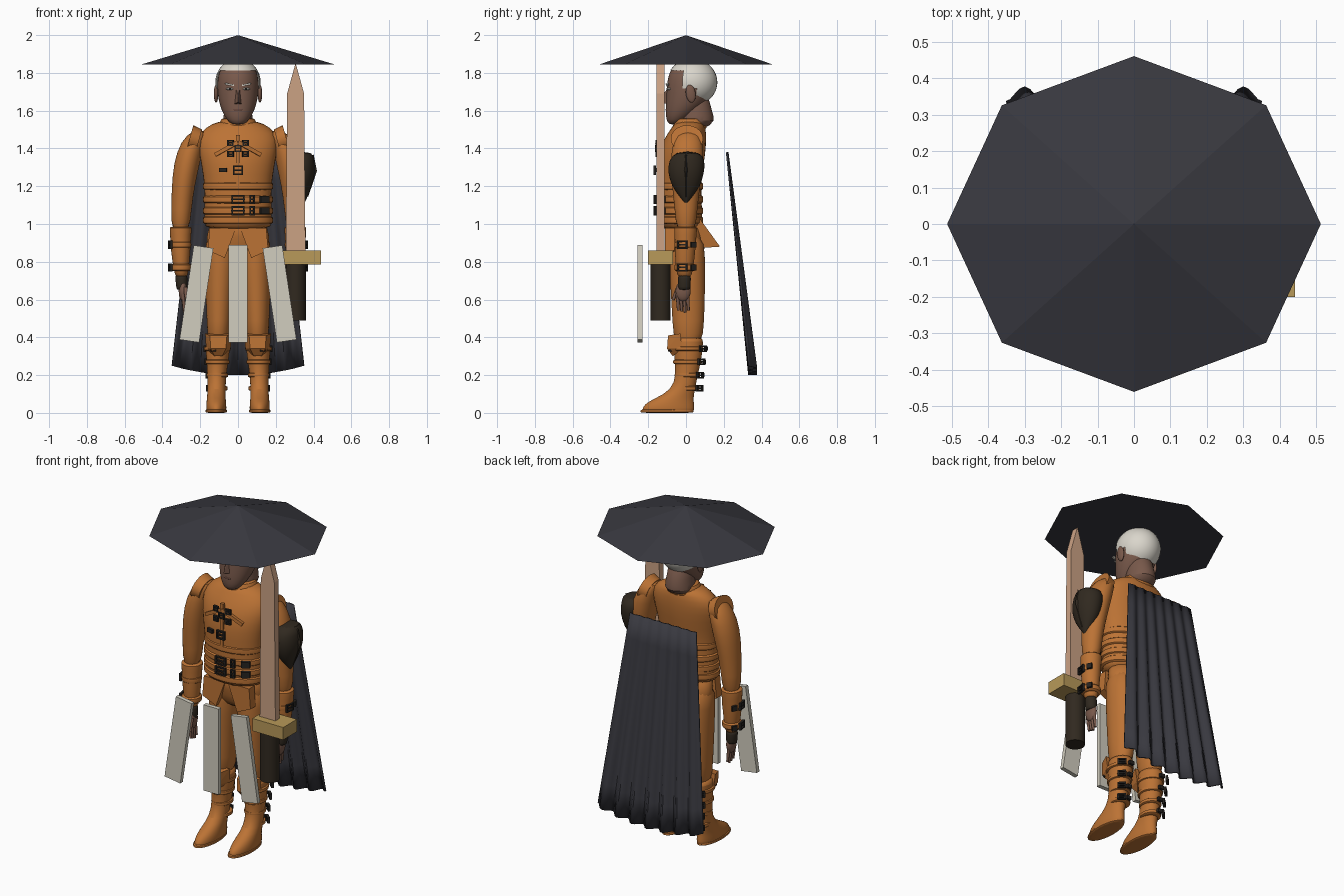
import bpy, bmesh, math
from mathutils import Matrix, Vector, Euler

cube = bpy.data.objects.get("Cube")
if cube:
    bpy.data.objects.remove(cube)


def material(name, *rgb):
    m = bpy.data.materials.new(name)
    m.use_nodes = True
    m.diffuse_color = (*rgb, 1)
    m.node_tree.nodes["Principled BSDF"].inputs["Base Color"].default_value = (*rgb, 1)
    return m


ORANGE = material("orange leather", .5, .17, .035)
SKIN = material("skin", .19, .1, .07)
LIP = material("lip", .13, .06, .045)
HAIR = material("white hair", .7, .67, .6)
CLOTH = material("dark cloth", .04, .04, .05)
PLATE = material("pale plate", .64, .61, .52)
BLADE = material("tan wood", .6, .36, .23)
GOLD = material("gold guard", .48, .32, .1)
BROWN = material("dark brown leather", .03, .022, .014)
METAL = material("black buckle", .018, .016, .014)
smooth_parts = []


def finish(name, bm, mat, mirror=False, smooth=False, subdivide=False):
    bmesh.ops.recalc_face_normals(bm, faces=bm.faces)
    mesh = bpy.data.meshes.new(name)
    bm.to_mesh(mesh)
    bm.free()
    mesh.materials.append(mat)
    obj = bpy.data.objects.new(name, mesh)
    bpy.context.collection.objects.link(obj)
    if mirror:
        obj.modifiers.new("mirror", "MIRROR").use_mirror_merge = False
    if subdivide:
        sub = obj.modifiers.new("subdivision", "SUBSURF")
        sub.levels = sub.render_levels = 1
    if smooth:
        smooth_parts.append(obj)
    return obj


def place(loc, size, rot=(0, 0, 0)):
    return Matrix.LocRotScale(Vector(loc), Euler(rot), Vector(size))


def box(name, mat, loc, size, rot=(0, 0, 0), mirror=False):
    bm = bmesh.new()
    bmesh.ops.create_cube(bm, size=1, matrix=place(loc, size, rot))
    return finish(name, bm, mat, mirror)


def ball(name, mat, loc, size, rot=(0, 0, 0), mirror=False):
    bm = bmesh.new()
    bmesh.ops.create_uvsphere(bm, u_segments=20, v_segments=12, radius=1,
                              matrix=place(loc, size, rot))
    return finish(name, bm, mat, mirror, True)


def cone(name, mat, loc, low, high, depth, rot=(0, 0, 0), scale=(1, 1, 1), sides=20, mirror=False):
    bm = bmesh.new()
    bmesh.ops.create_cone(bm, cap_ends=True, segments=sides, radius1=low, radius2=high,
                          depth=depth, matrix=place(loc, scale, rot))
    return finish(name, bm, mat, mirror, sides > 8)


def hull(name, mat, points, mirror=False):
    bm = bmesh.new()
    for p in points:
        bm.verts.new(p)
    bmesh.ops.convex_hull(bm, input=bm.verts)
    return finish(name, bm, mat, mirror)


def loft(name, mat, rings, mirror=False, sides=20):
    """Stack of ellipses, each given as z, centre x, centre y, radius x, radius y."""
    bm = bmesh.new()
    loops = []
    for z, cx, cy, rx, ry in rings:
        turn = [math.tau * i / sides for i in range(sides)]
        loops.append([bm.verts.new((cx + rx * math.cos(a), cy + ry * math.sin(a), z)) for a in turn])
    for a, b in zip(loops, loops[1:]):
        for i in range(sides):
            j = (i + 1) % sides
            bm.faces.new((a[i], a[j], b[j], b[i]))
    bm.faces.new(loops[0])
    bm.faces.new(loops[-1])
    return finish(name, bm, mat, mirror, True, True)


def buckle(name, loc, width, height, turn=0, mirror=False):
    """Square frame with a prong, facing the front unless turned about z."""
    bm = bmesh.new()
    t = .008
    parts = [((s * width / 2, 0, 0), (t, .014, height + t)) for s in (-1, 1)]
    parts += [((0, 0, s * height / 2), (width, .014, t)) for s in (-1, 1)]
    parts.append(((0, 0, 0), (width * 1.2, .01, t)))
    base = Matrix.Translation(loc) @ Matrix.Rotation(turn, 4, "Z")
    for where, size in parts:
        bmesh.ops.create_cube(bm, size=1, matrix=base @ place(where, size))
    return finish(name, bm, METAL, mirror)


# Hat
cone("hat", CLOTH, (0, 0, 1.922), 1, 0, .155, scale=(.512, .46, 1), sides=8)

# Head and face
loft("head", SKIN, [(1.525, 0, -.065, .03, .025), (1.55, 0, -.05, .06, .055),
                    (1.6, 0, -.02, .088, .09), (1.66, 0, .01, .106, .117),
                    (1.73, 0, .025, .112, .128), (1.8, 0, .03, .108, .125),
                    (1.86, 0, .03, .07, .08)])
loft("neck", SKIN, [(1.5, 0, .03, .07, .07), (1.545, 0, .06, .085, .1),
                    (1.6, 0, .05, .07, .085), (1.7, 0, .04, .07, .08)])
hull("nose", SKIN, [(-.02, -.1, 1.635), (.02, -.1, 1.635), (0, -.138, 1.645),
                    (0, -.125, 1.68), (-.012, -.09, 1.73), (.012, -.09, 1.73)])
ball("ear", SKIN, (.116, .025, 1.69), (.012, .026, .048), (.15, 0, 0), True)
ball("eye", HAIR, (.043, -.09, 1.715), (.02, .012, .007), mirror=True)
ball("pupil", METAL, (.043, -.1, 1.715), (.006, .004, .006), mirror=True)
box("eyebrow", HAIR, (.045, -.098, 1.738), (.046, .014, .009), (0, -.2, -.1), True)
ball("mouth", LIP, (0, -.095, 1.605), (.032, .014, .009))

# Hair: a cap opened over the face and neck
bm = bmesh.new()
bmesh.ops.create_uvsphere(bm, u_segments=32, v_segments=24, radius=1,
                          matrix=place((0, .032, 1.75), (.12, .134, .125)))
gone = []
for f in bm.faces:
    c = f.calc_center_median()
    if c.z < 1.65 or (c.y < -.02 and c.z < 1.81) or (c.y < .045 and c.z < 1.71):
        gone.append(f)
bmesh.ops.delete(bm, geom=gone, context="FACES")
finish("hair", bm, HAIR, smooth=True)

# Coat
loft("coat", ORANGE, [(.97, 0, -.03, .172, .11), (1, 0, -.03, .184, .122),
                      (1.17, 0, -.035, .176, .115), (1.26, 0, -.035, .187, .12),
                      (1.36, 0, -.025, .205, .128), (1.45, 0, -.005, .22, .115),
                      (1.51, 0, .015, .18, .09), (1.55, 0, .02, .1, .075)])
loft("collar", ORANGE, [(1.49, 0, .02, .12, .1), (1.53, 0, .02, .1, .088),
                        (1.56, 0, .025, .09, .083), (1.56, 0, .025, .07, .065)])
hull("coat_tail", ORANGE, [(s * x, y, z) for s in (-1, 1) for x, y, z in
                           ((.1, .05, 1.06), (.07, .18, .88), (.12, .03, .87))])
for z in (1.02, 1.07, 1.13, 1.2):
    loft("coat_band", ORANGE, [(z - .022, 0, -.033, .178, .118), (z - .02, 0, -.033, .189, .126),
                               (z + .02, 0, -.033, .189, .126), (z + .022, 0, -.033, .178, .118)])
box("coat_seam", ORANGE, (0, -.147, 1.33), (.02, .02, .28))
for s in (-1, 1):
    box("chest_strap", ORANGE, (s * .06, -.14, 1.4), (.14, .02, .02), (0, s * .5, s * .2))

# Front buckles
for z in (1.07, 1.13):
    buckle("belt_buckle", (0, -.166, z), .06, .04)
    buckle("belt_loop", (.075, -.158, z), .02, .04, .15)
    box("belt_tip", METAL, (.14, -.128, z), (.05, .02, .035), (0, 0, .5))
buckle("chest_buckle", (0, -.165, 1.285), .045, .042)
box("chest_buckle_tip", METAL, (-.08, -.148, 1.285), (.04, .016, .022), (0, 0, -.2))
for z in (1.37, 1.43):
    buckle("clasp", (.04, -.152, z), .026, .024, .1, True)
buckle("centre_clasp", (0, -.157, 1.4), .03, .03)

# Shoulders and arms
cone("shoulder_cap", ORANGE, (.232, .005, 1.445), .068, .078, .05, (0, 1.3, 0),
     (.95, 1.1, 1), mirror=True)
loft("arm", ORANGE, [(1.5, .2, .01, .035, .05), (1.44, .24, .01, .065, .082),
                     (1.32, .272, .005, .07, .088), (1.2, .29, .0, .061, .075),
                     (1.08, .3, 0, .055, .06), (.95, .305, 0, .048, .052)], True)
loft("forearm_guard", ORANGE, [(.985, .303, -.002, .045, .05), (.985, .303, -.002, .062, .064),
                               (.95, .304, -.002, .056, .058), (.86, .304, -.005, .053, .056),
                               (.74, .3, -.008, .038, .044), (.72, .3, -.008, .03, .034)], True)
loft("wrist_band", BROWN, [(.73, .3, -.008, .03, .032), (.72, .3, -.008, .033, .035),
                           (.66, .297, -.01, .03, .034), (.65, .297, -.01, .026, .03)], True)
for z in (.77, .89):
    loft("forearm_strap", ORANGE, [(z + d, .303, -.006, r, r) for d, r in
                                   ((-.02, .045), (-.018, .057), (.018, .058), (.02, .045))], True)
    buckle("forearm_buckle", (.358, -.02, z), .045, .036, 1.4, True)
    box("forearm_tip", METAL, (.35, .04, z), (.014, .03, .03), (0, 0, .5), True)

# Hands
ball("palm", SKIN, (.292, -.015, .645), (.022, .04, .055), mirror=True)
for i in range(4):
    cone("finger", SKIN, (.288, -.043 + i * .018, .585 - .006 * (i % 3)), .007, .01, .085,
         (.05, .08, 0), sides=10, mirror=True)
cone("thumb", SKIN, (.275, -.055, .63), .008, .012, .07, (-.4, .1, 0), sides=10, mirror=True)

# Trousers
loft("hips", ORANGE, [(1.03, 0, -.02, .15, .1), (.93, 0, 0, .172, .1),
                      (.85, 0, .01, .165, .095), (.8, 0, .01, .1, .05)])
loft("leg", ORANGE, [(.95, .09, 0, .08, .09), (.85, .09, .005, .086, .098),
                     (.65, .1, .01, .073, .092), (.48, .101, .012, .064, .085),
                     (.35, .105, .012, .058, .075)], True)
hull("front_flap", ORANGE, [(x, y, z) for y in (-.11, -.06) for x, z in
                            ((.01, .98), (.15, .98), (.16, .86), (.07, .82))], True)

# Boots
loft("boot", ORANGE, [(0, .115, -.095, .05, .135), (.012, .115, -.095, .054, .14),
                      (.045, .115, -.09, .054, .135), (.075, .115, -.065, .05, .105),
                      (.12, .114, -.015, .048, .062), (.2, .112, .005, .05, .058),
                      (.3, .108, .012, .062, .074), (.39, .106, .012, .068, .082),
                      (.4, .106, .012, .055, .07)], True)
loft("boot_sole", ORANGE, [(0, .115, -.1, .054, .138), (.003, .115, -.1, .058, .143),
                           (.016, .115, -.1, .058, .143), (.02, .115, -.1, .05, .13)], True)
hull("knee_guard", ORANGE, [(.104 + s * x, y, z) for s in (-1, 1) for x, y, z in
                            ((.07, -.03, .42), (.045, -.095, .41), (.04, -.1, .34),
                             (.065, -.02, .34), (.02, -.07, .3))], True)
for z, r in ((.13, .052), (.2, .055), (.27, .062), (.34, .069)):
    loft("boot_strap", ORANGE, [(z + d, .109, .008, r + e, r * 1.2 + e) for d, e in
                                ((-.013, -.01), (-.012, .004), (.012, .004), (.013, -.01))], True)
    buckle("boot_buckle", (.109 + r * .75, .02 + r, z), .04, .026, 2.4, True)
    box("boot_strap_tip", METAL, (.11, .018 + r * 1.3, z), (.03, .016, .022), mirror=True)
buckle("knee_buckle", (.13, -.085, .34), .022, .024, .3, True)

# Shoulder guard on the left arm
loft("shoulder_guard", BROWN, [(1.105, .345, .0, .006, .006), (1.14, .342, 0, .025, .03),
                               (1.2, .335, 0, .055, .078), (1.27, .335, 0, .078, .098),
                               (1.34, .33, .005, .074, .1), (1.385, .33, .01, .068, .06)], sides=16)
hull("shoulder_guard_ridge", BROWN, [(.35, -.05, 1.3), (.35, .05, 1.3), (.418, 0, 1.28),
                                     (.4, 0, 1.37), (.37, 0, 1.14)])

# Sword
hull("sword_blade", BLADE, [(.305 + s * w, y, z) for s in (-1, 1) for y in (-.155, -.115)
                            for w, z in ((.052, .85), (.045, 1.69), (.002, 1.845))])
box("sword_guard", GOLD, (.338, -.135, .823), (.205, .13, .075))
cone("sword_handle", BROWN, (.305, -.135, .64), .054, .054, .3, sides=16)

# Hanging plates
box("centre_plate", PLATE, (0, -.243, .63), (.1, .025, .515))
box("side_plate", PLATE, (.22, -.243, .63), (.105, .025, .505), (0, -.15, 0), True)

# Cape: rippled sheet widening toward the hem
bm = bmesh.new()
across, down = 56, 8
bmesh.ops.create_grid(bm, x_segments=across, y_segments=down, size=1)
for v in bm.verts:
    u, t = v.co.x, (1 - v.co.y) / 2
    ripple = (.003 + .017 * t) * math.cos(u * math.pi * 7)
    v.co = (u * (.22 + .13 * t), .218 + .135 * t + ripple,
            1.38 - t * (1.13 + .05 * (1 - u * u)))
cape = finish("cape", bm, CLOTH, smooth=True)
thick = cape.modifiers.new("thickness", "SOLIDIFY")
thick.thickness = .008
thick.offset = 0

# Smooth the rounded parts
bpy.ops.object.select_all(action="DESELECT")
for obj in smooth_parts:
    obj.select_set(True)
bpy.context.view_layer.objects.active = smooth_parts[0]
bpy.ops.object.shade_smooth_by_angle(angle=math.radians(45))
